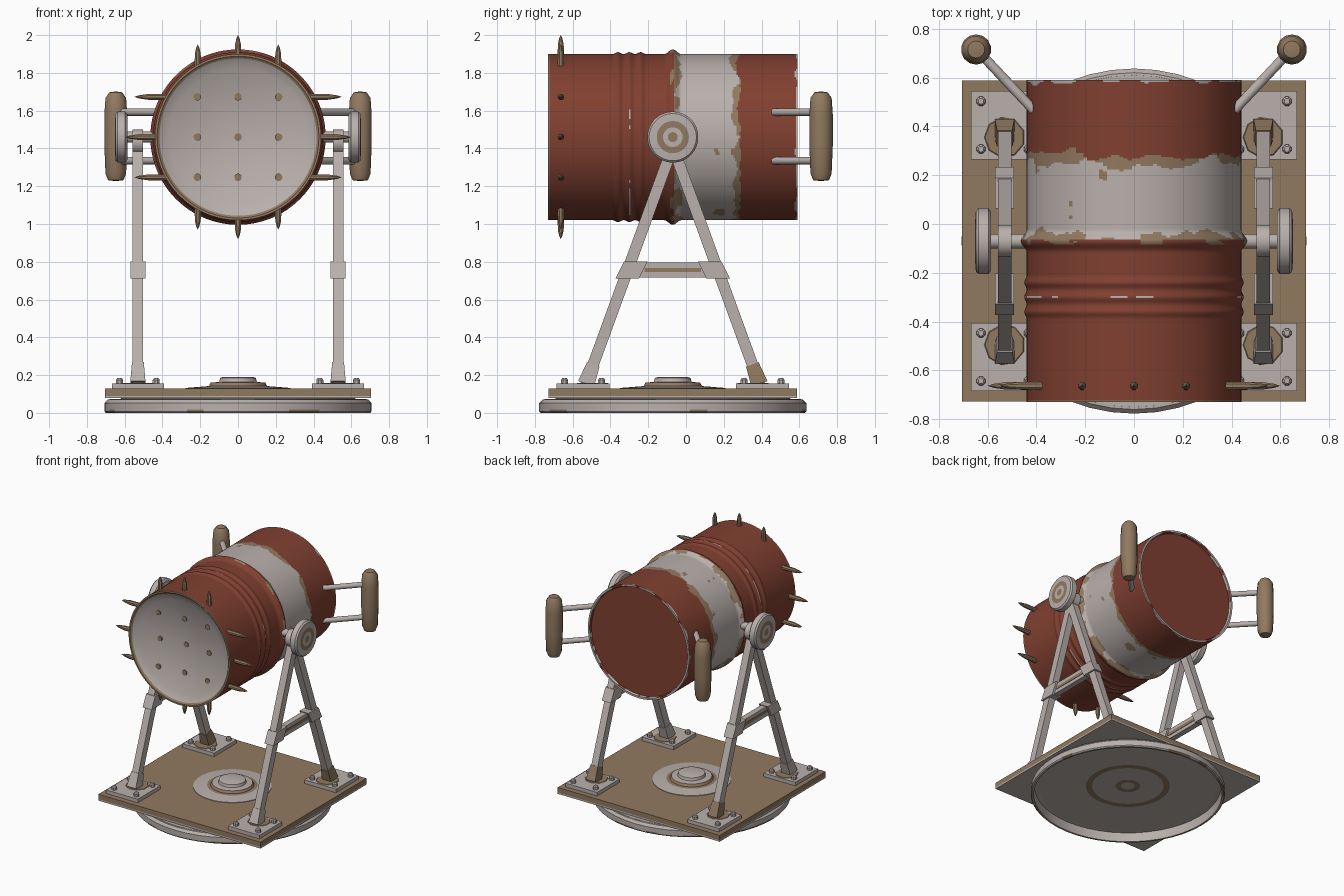
import bpy, bmesh, math
from mathutils import Vector, Matrix, noise

if "Cube" in bpy.data.objects:
    bpy.data.objects.remove(bpy.data.objects["Cube"])


def material(name, rgb):
    m = bpy.data.materials.new(name)
    m.diffuse_color = (*rgb, 1)
    m.use_nodes = True
    m.node_tree.nodes["Principled BSDF"].inputs["Base Color"].default_value = m.diffuse_color
    return m


MATS = [material("worn_white", (0.485, 0.434, 0.413)),
        material("rust_red", (0.218, 0.051, 0.030)),
        material("aged_tan", (0.283, 0.192, 0.117))]
WHITE, RED, TAN = 0, 1, 2


def finish(name, bm, smooth=True):
    bmesh.ops.remove_doubles(bm, verts=bm.verts, dist=1e-5)
    bmesh.ops.recalc_face_normals(bm, faces=bm.faces)
    me = bpy.data.meshes.new(name)
    bm.to_mesh(me)
    bm.free()
    for m in MATS:
        me.materials.append(m)
    ob = bpy.data.objects.new(name, me)
    bpy.context.collection.objects.link(ob)
    if smooth:
        bpy.ops.object.select_all(action='DESELECT')
        bpy.context.view_layer.objects.active = ob
        ob.select_set(True)
        bpy.ops.object.shade_smooth_by_angle(angle=math.radians(35))
    return ob


def lathe(name, profile, colour, origin=(0, 0, 0), axis=(0, 0, 1), segs=32, smooth=True, phase=0.5):
    """Turn (radius, height) points about an axis; colour is an index, a list per band, or a rule."""
    rot = Vector((0, 0, 1)).rotation_difference(Vector(axis)).to_matrix()
    bm = bmesh.new()
    rings = []
    for r, h in profile:
        ring = []
        for i in range(segs if r > 0 else 1):
            a = 2 * math.pi * (i + phase) / segs
            ring.append(bm.verts.new(rot @ Vector((r * math.cos(a), r * math.sin(a), h)) + Vector(origin)))
        rings.append(ring)
    for b, (lo, hi) in enumerate(zip(rings, rings[1:])):
        for i in range(segs):
            quad = [lo[i % len(lo)], lo[(i + 1) % len(lo)], hi[(i + 1) % len(hi)], hi[i % len(hi)]]
            f = bm.faces.new(list(dict.fromkeys(quad)))
            if callable(colour):
                f.material_index = colour(f.calc_center_median())
            else:
                f.material_index = colour[b] if isinstance(colour, list) else colour
    return finish(name, bm, smooth)


def box(name, centre, size, colour, tilt=0.0, taper=1.0, shear=0.0):
    """Box, tilted about x; taper scales the top end, shear slides the top along y."""
    bm = bmesh.new()
    bmesh.ops.create_cube(bm, size=1)
    for v in bm.verts:
        k = taper if v.co.z > 0 else 1
        v.co = Vector((v.co.x * size[0] * k, v.co.y * size[1] * k + shear * v.co.z * size[2], v.co.z * size[2]))
    bm.transform(Matrix.Translation(centre) @ Matrix.Rotation(tilt, 4, 'X'))
    for f in bm.faces:
        f.material_index = colour
    return finish(name, bm, False)


def rod(name, a, b, r, colour, segs=16):
    d = Vector(b) - Vector(a)
    return lathe(name, [(0, 0), (r, 0), (r, d.length), (0, d.length)], colour, a, d.normalized(), segs)


CY, CZ = -0.07, 1.46        # pivot position


# Barrel: ribbed drum, worn paint bands, shallow dish in the front
def wear(c, scale, seed):
    return noise.fractal(Vector((c.x, c.y, c.z)) * scale + Vector((seed, 0, 0)), 1.0, 2.0, 3)


def barrel_paint(c):
    r, y = math.hypot(c.x, c.z - CZ), c.y
    if r < 0.418 and y < 0:
        return WHITE
    if y < -0.725 or (r < 0.43 and y < 0):
        return TAN
    if y > 0.57:
        if r < 0.420:
            return RED
        return WHITE if y > 0.582 + 0.02 * wear(c, 9, 3) else RED
    n, m = wear(c, 6, 1), wear(c, 9, 7)
    if y < CY + 0.006:
        if abs(y + 0.30) < 0.004 and m > 0.05:
            return WHITE
        return TAN if y > CY - 0.012 and m > 0.15 else RED
    edge = 0.285 + 0.035 * n
    if y > edge:
        return RED
    if y > edge - 0.035 - 0.04 * m or y < CY + 0.025 + 0.05 * m:
        return TAN
    return TAN if wear(c, 7, 20) > 0.68 else WHITE


def barrel_radius(y):
    r = 0.44
    for pos, height, width in ((-0.36, 0.010, 0.028), (-0.30, 0.010, 0.028),
                               (-0.24, 0.010, 0.028), (CY, 0.024, 0.045)):
        if abs(y - pos) < width:
            r += height * (0.5 + 0.5 * math.cos(math.pi * (y - pos) / width))
    return r


side = [(barrel_radius(y), y) for y in (0.59 - 0.0075 * i for i in range(177))]
dish = [(0.416 * k / 8, -0.72 + 0.08 * (1 - (k / 8) ** 2)) for k in range(8, -1, -1)]
lathe("barrel", [(0, 0.575), (0.419, 0.575), (0.425, 0.59)] + side + [(0.428, -0.73)] + dish,
      barrel_paint, (0, 0, CZ), (0, 1, 0), 160)

# Rivets on the dish and spikes around the mouth
for i in (-1, 0, 1):
    for j in (-1, 0, 1):
        x, z = 0.215 * i, 0.213 * j
        y = -0.72 + 0.08 * (1 - (x * x + z * z) / 0.416 ** 2)
        lathe("dish_rivet", [(0, -0.01), (0.02, -0.01), (0.02, 0.007), (0, 0.007)], TAN,
              (x, y, CZ + z), (0, -1, 0), 12)
    reach = 0.38 if i else 0.43
    for s in (-1, 1):
        for word, axis, start, tip in (
                ("upright", (0, 0, s), (0.213 * i, -0.663, CZ + s * reach), 0.11),
                ("side", (s, 0, 0), (s * reach, -0.663, CZ + 0.213 * i), 0.17)):
            lathe(word + "_spike", [(0, -0.02), (0.018, -0.02), (0.017, tip * 0.55),
                                    (0.009, tip * 0.85), (0, tip)], TAN, start, axis, 8, False)


# Turntable: hollow round foot, square deck, stepped hub
def foot_paint(c):
    r = math.hypot(c.x, c.y - CY)
    if r < 0.66:
        return TAN if c.z < 0.075 and (0.05 < r < 0.09 or 0.26 < r < 0.305) else WHITE
    return TAN if c.z < 0.02 and wear(c, 5, 4) > 0.25 else WHITE


lathe("turntable_foot", [(0, 0.073), (0.05, 0.073), (0.09, 0.073), (0.26, 0.073), (0.305, 0.073), (0.68, 0.073),
                         (0.685, 0), (0.70, 0), (0.707, 0.008), (0.707, 0.018), (0.707, 0.052), (0.69, 0.07),
                         (0.62, 0.075), (0.62, 0.085), (0, 0.085)], foot_paint, (0, CY, 0), segs=48, phase=0)
box("deck_underside", (0, CY, 0.084), (1.41, 1.315, 0.012), WHITE)
box("deck", (0, CY, 0.109), (1.41, 1.315, 0.038), TAN)
lathe("deck_hub", [(0.28, 0.12), (0.28, 0.132), (0.18, 0.14), (0.155, 0.142), (0.145, 0.160)],
      [WHITE, WHITE, TAN, TAN], (0, CY, 0), segs=40)
lathe("hub_cap", [(0.145, 0.160), (0.10, 0.164), (0.095, 0.185), (0.08, 0.19), (0, 0.19)], WHITE,
      (0, CY, 0), segs=40)

for s in (-1, 1):
    X = 0.53 * s
    # Pivot: axle, bearing and round cap with tan rings
    rod("pivot_axle", (0.40 * s, CY, CZ), (0.60 * s, CY, CZ), 0.03, WHITE)
    rod("pivot_bearing", (0.502 * s, CY, 1.435), (0.558 * s, CY, 1.435), 0.065, WHITE, 24)
    lathe("pivot_cap", [(0, 0.585), (0.12, 0.585), (0.135, 0.597), (0.135, 0.637), (0.125, 0.648), (0.085, 0.651),
                        (0.052, 0.651), (0.026, 0.651), (0, 0.651)],
          [WHITE] * 5 + [TAN, WHITE, TAN], (0, CY, CZ), (s, 0, 0), 40)

    # A-frame: two legs, joint collars and feet
    for t in (-1, 1):
        top, foot = Vector((X, CY, 1.41)), Vector((X, CY + 0.46 * t, 0.15))
        d = top - foot
        tilt = math.atan2(-d.y, d.z)
        box("frame_leg", (top + foot) / 2, (0.055, 0.06, d.length), WHITE, tilt)
        box("leg_collar", (X, CY + 0.218 * t, 0.757), (0.078, 0.125, 0.09), WHITE, shear=-0.5 * t)
        # Flared socket: tan at the back, white with a tan skirt at the front
        box("leg_socket", foot + d * (0.055 / d.z), (0.08, 0.09, 0.11), TAN if t > 0 else WHITE, tilt, 0.78)
        box("foot_plate", (X, CY + 0.475 * t, 0.142), (0.275, 0.28, 0.028), WHITE)
        lathe("foot_wear_patch", [(0.085, 0), (0.08, 0.004), (0, 0.004)], TAN, (X, CY + 0.425 * t, 0.155), segs=9)
        for u in (-1, 1):
            for v in (-1, 1):
                lathe("foot_bolt", [(0.02, 0), (0.02, 0.02), (0.012, 0.03), (0, 0.03)], WHITE,
                      (X + 0.097 * u, CY + 0.475 * t + 0.098 * v, 0.155), segs=8, smooth=False)
    box("cross_brace", (X, CY, 0.757), (0.045, 0.42, 0.078), WHITE)
    box("brace_wear_stripe", (X, CY, 0.757), (0.051, 0.30, 0.022), TAN)

    # Rear handle: two angled rods and a stout grip
    for z in (1.335, 1.592):
        rod("handle_rod", (0.41 * s, 0.465, z), (0.64 * s, 0.71, z), 0.02, WHITE)
    lathe("handle_grip", [(0, -0.235), (0.042, -0.23), (0.056, -0.195), (0.062, -0.05), (0.062, 0.12),
                          (0.056, 0.205), (0.035, 0.235), (0, 0.24)], TAN, (0.647 * s, 0.715, 1.462), segs=14)
